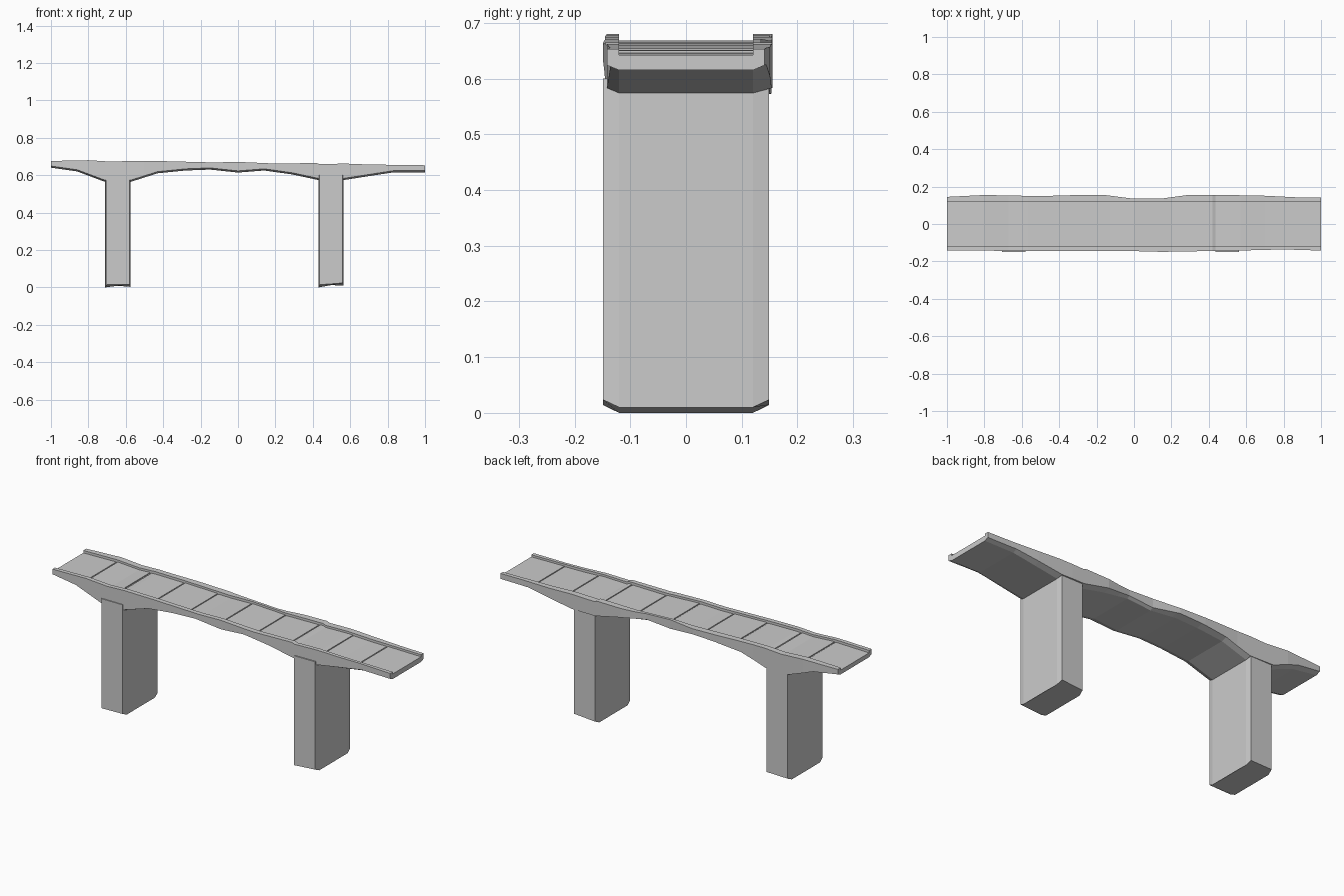
import bpy, bmesh

if "Cube" in bpy.data.objects:
    bpy.data.objects.remove(bpy.data.objects["Cube"])

# Control curves along x: underside, kerb top, back edge, front edge
UNDER = [(-1, .64), (-.86, .62), (-.71, .564), (-.575, .564), (-.43, .61), (-.28, .625),
         (-.15, .63), (0, .614), (.14, .625), (.29, .604), (.43, .574), (.565, .574),
         (.83, .615), (1, .615)]
KERB = [(-1, .676), (-.8, .68), (-.67, .672), (-.57, .677), (-.4, .675), (-.13, .668),
        (0, .671), (.2, .662), (.42, .665), (.435, .659), (.57, .662), (.7, .657), (1, .653)]
BACK = [(-1, .145), (-.8, .155), (-.5, .149), (-.3, .155), (-.15, .154), (0, .135),
        (.14, .135), (.28, .154), (.5, .155), (.7, .151), (.86, .143), (1, .141)]
FRONT = [(-1, -.141), (-.5, -.145), (0, -.145), (.15, -.149), (.6, -.141), (.8, -.136), (1, -.142)]
INNER = .12       # inner face of the kerbs
DROP = .016       # road surface below kerb top


def at(curve, x):
    for (x0, v0), (x1, v1) in zip(curve, curve[1:]):
        if x <= x1:
            return v0 + (v1 - v0) * (x - x0) / (x1 - x0)
    return curve[-1][1]


def loft(name, rings):
    """Skin a list of closed rings and cap both ends."""
    bm = bmesh.new()
    vs = [[bm.verts.new(p) for p in r] for r in rings]
    n = len(rings[0])
    for a, b in zip(vs, vs[1:]):
        for i in range(n):
            j = (i + 1) % n
            bm.faces.new((a[i], a[j], b[j], b[i]))
    bm.faces.new(vs[0])
    bm.faces.new(vs[-1])
    bmesh.ops.recalc_face_normals(bm, faces=bm.faces)
    me = bpy.data.meshes.new(name)
    bm.to_mesh(me)
    bm.free()
    ob = bpy.data.objects.new(name, me)
    bpy.context.collection.objects.link(ob)
    return ob


# Arched deck with raised kerbs
def section(x):
    zb, zk, yb, yf = (at(c, x) for c in (UNDER, KERB, BACK, FRONT))
    zd, ze = zk - DROP, zb + .009
    pts = [(-INNER, zb), (INNER, zb), (yb, ze), (yb, zk), (INNER, zk), (INNER, zd),
           (-INNER, zd), (-INNER, zk), (yf, zk), (yf, ze)]
    return [(x, y, z) for y, z in pts]


xs = sorted({p[0] for c in (UNDER, KERB, BACK, FRONT) for p in c})
loft("bridge_deck", [section(x) for x in xs])

# Road slabs with thin joints between them
COUNT = 10
for i in range(COUNT):
    x0 = -1 + 2 * i / COUNT + (.004 if i else 0)
    x1 = -1 + 2 * (i + 1) / COUNT - (.004 if i < COUNT - 1 else 0)
    lift = .003 + .002 * (i % 2)
    rings = []
    for x in [x0] + [x for x in xs if x0 < x < x1] + [x1]:
        z = at(KERB, x) - DROP
        rings.append([(x, y, z + h) for y, h in
                      ((-INNER, -.004), (INNER, -.004), (INNER, lift), (-INNER, lift))])
    loft(f"road_slab_{i + 1}", rings)


# Piers with shallow chamfers and a bevelled foot
def pier(name, x0, x1, tilt):
    def ring(inset_z, top=None):
        pts = []
        for y, c in ((-.149, 1), (-INNER, 0), (INNER, 0), (.149, 1)):
            pts.append((x0 + .005 * c, y, c))
        for y, c in ((.149, 1), (INNER, 0), (-INNER, 0), (-.149, 1)):
            pts.append((x1 - .005 * c, y, c))
        out = []
        for x, y, c in pts:
            foot = inset_z * c + tilt * (x - x0) / (x1 - x0)
            out.append((x, y, foot if top is None else top))
        return out
    loft(name, [ring(.014), ring(0, .6)])


pier("left_pier", -.71, -.575, .003)
pier("right_pier", .43, .565, .01)
